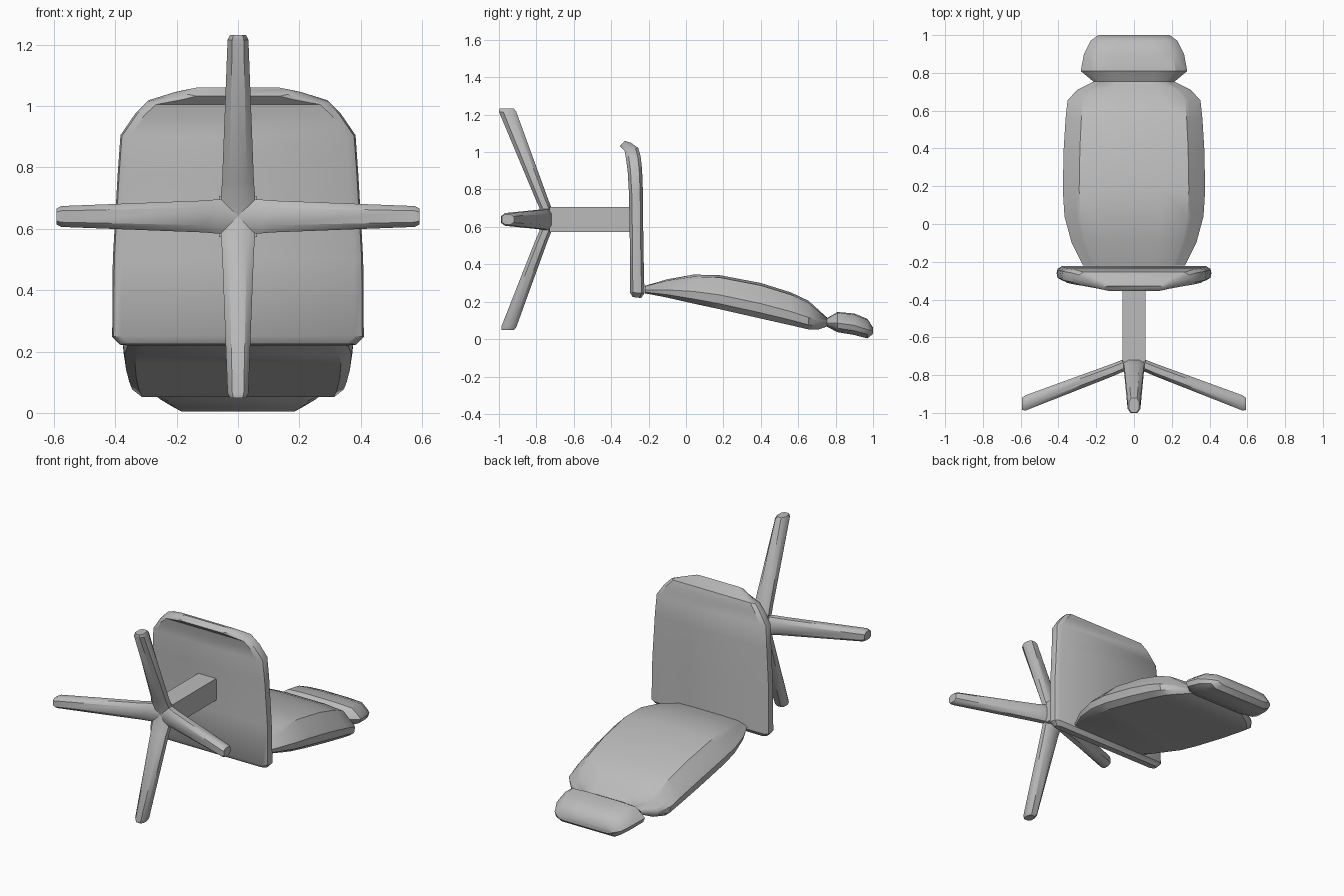
import bpy, bmesh, math
from mathutils import Matrix, Vector

cube = bpy.data.objects.get("Cube")
if cube:
    bpy.data.objects.remove(cube, do_unlink=True)

GREY = (0.5, 0.5, 0.5, 1.0)
mat = bpy.data.materials.new("plain grey")
mat.use_nodes = True
mat.diffuse_color = GREY
mat.node_tree.nodes["Principled BSDF"].inputs["Base Color"].default_value = GREY


def finish(name, bm, angle=35):
    """Turn a bmesh into a grey object, smooth except at sharp edges."""
    bmesh.ops.recalc_face_normals(bm, faces=bm.faces)
    mesh = bpy.data.meshes.new(name)
    bm.to_mesh(mesh)
    bm.free()
    mesh.materials.append(mat)
    obj = bpy.data.objects.new(name, mesh)
    bpy.context.collection.objects.link(obj)
    bpy.ops.object.select_all(action='DESELECT')
    obj.select_set(True)
    bpy.context.view_layer.objects.active = obj
    bpy.ops.object.shade_smooth_by_angle(angle=math.radians(angle))
    return obj


def loft(name, rings, matrix=None, angle=35):
    """Skin a row of closed rings and cap both ends."""
    bm = bmesh.new()
    rows = [[bm.verts.new(p) for p in ring] for ring in rings]
    n = len(rows[0])
    for a, b in zip(rows, rows[1:]):
        for i in range(n):
            j = (i + 1) % n
            bm.faces.new((a[i], a[j], b[j], b[i]))
    bm.faces.new(rows[0])
    bm.faces.new(rows[-1])
    if matrix:
        bm.transform(matrix)
    return finish(name, bm, angle)


def mirrored_ring(half, low, high):
    """Ring from (x, fraction) points, mirrored in x, between two points."""
    low, high = Vector((0, *low)), Vector((0, *high))
    right = [low.lerp(high, t) + Vector((x, 0, 0)) for x, t in half]
    return right + [Vector((-p.x, p.y, p.z)) for p in reversed(right)]


# Seat: upright slab whose front lip curls under; (under y, z, top y, z, half width)
seat = [(-.285, .225, -.24, .22, .385), (-.30, .25, -.222, .245, .41),
        (-.30, .50, -.228, .50, .408), (-.305, .78, -.23, .78, .392),
        (-.312, .90, -.235, .91, .383), (-.322, .97, -.243, .98, .335),
        (-.328, 1.005, -.255, 1.022, .297), (-.343, 1.02, -.295, 1.05, .215),
        (-.354, 1.032, -.328, 1.06, .165)]
loft("seat", [mirrored_ring([(w - .03, 0), (w - .005, .2), (w, .5), (w - .005, .8), (w - .03, 1)],
                            (y0, z0), (y1, z1)) for y0, z0, y1, z1, w in seat])

# Backrest: flat shell below, raised rim and cushion above; (y, half width, bottom z, top z)
back = [(-.22, .27, .245, .285), (-.10, .33, .222, .32), (.04, .368, .19, .345),
        (.18, .377, .16, .342), (.40, .372, .11, .30), (.56, .362, .074, .25),
        (.655, .352, .052, .205), (.71, .30, .052, .155), (.755, .21, .068, .115)]
shell = [(.89, 0), (.98, .16), (1, .42), (.95, .55), (.82, .82), (.77, .93), (.40, 1)]
loft("backrest", [mirrored_ring([(x * w, t) for x, t in shell], (y, z0), (y, z1))
                  for y, w, z0, z1 in back])

# Headrest: small pillow beyond the neck
head = [(.75, .21, .068, .11), (.81, .282, .037, .145), (.90, .265, .022, .137),
        (.97, .23, .004, .108), (1.0, .19, .028, .062)]
pillow = [(.80, 0), (.96, .2), (1, .45), (.95, .62), (.78, .95), (.40, 1)]
loft("headrest", [mirrored_ring([(x * w, t) for x, t in pillow], (y, z0), (y, z1))
                  for y, w, z0, z1 in head])

# Post: plain square-edged column between the seat and the star base
bm = bmesh.new()
bmesh.ops.create_cube(bm, size=1, matrix=Matrix.Translation((0, -.505, .64)) @
                      Matrix.Diagonal((.124, .45, .135, 1)))
finish("post", bm)

# Four tapered legs around the post axis; (radius, near y, far y, half width)
leg = [(0, -.715, -.768, .05), (.065, -.72, -.785, .056), (.11, -.738, -.805, .052),
       (.575, -.907, -.988, .034), (.592, -.92, -.985, .026)]
octagon = [(.55, 0), (1, .25), (1, .75), (.55, 1)]
names = ["upper_leg", "left_leg", "lower_leg", "right_leg"]
for i, name in enumerate(names):
    tip = -.012 if i == 0 else 0
    rings = [mirrored_ring([(x * w, t) for x, t in octagon],
                           (y0, r), (y1 + (tip if r > .5 else 0), r)) for r, y0, y1, w in leg]
    turn = Matrix.Translation((0, 0, .64)) @ Matrix.Rotation(i * math.pi / 2, 4, 'Y')
    loft(name, rings, turn)
